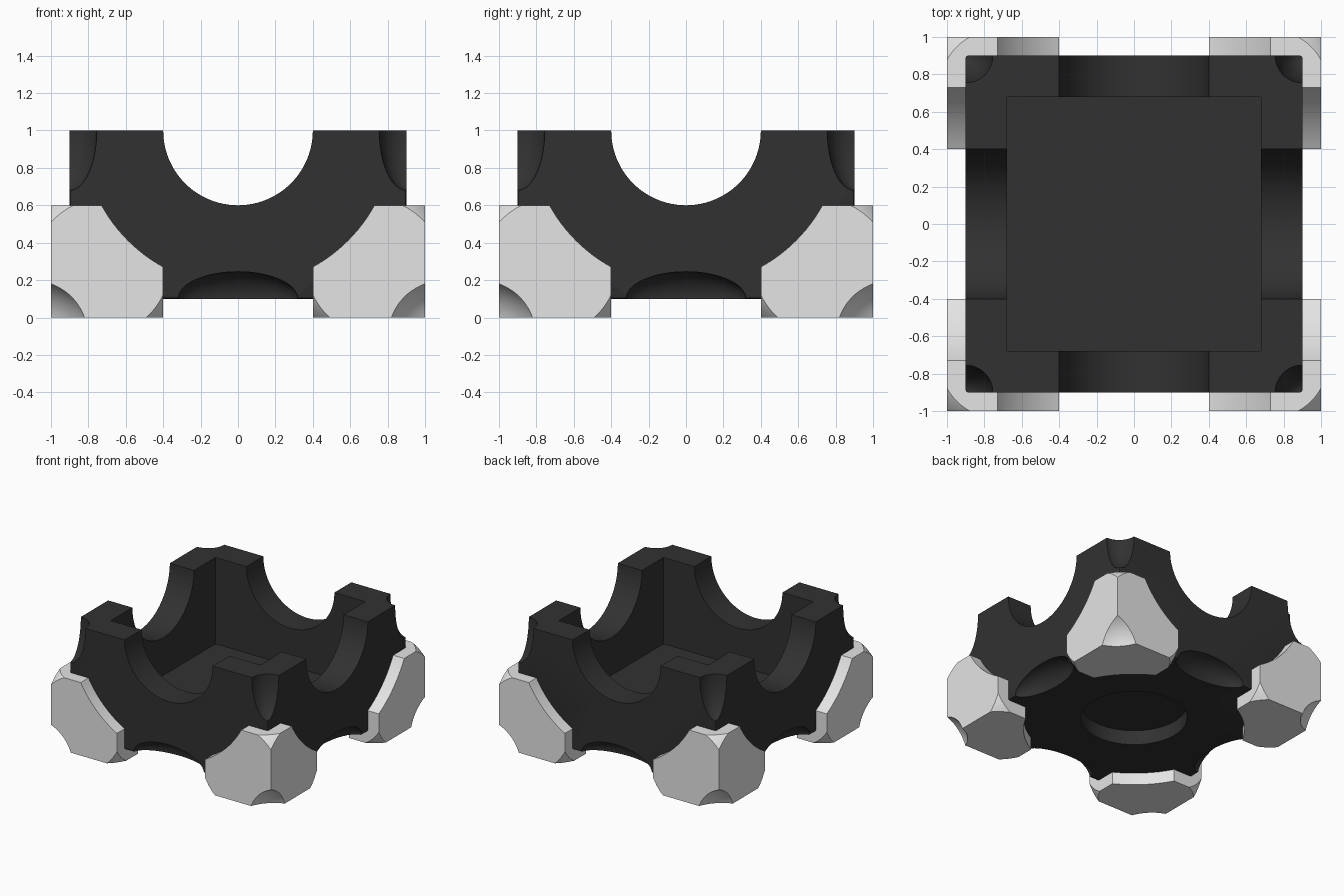
import bpy, math

if "Cube" in bpy.data.objects:
    bpy.data.objects.remove(bpy.data.objects["Cube"])

C = (0, 0, 1)  # centre of the full cube whose lower half is modelled


def material(name, v):
    m = bpy.data.materials.new(name)
    m.diffuse_color = (v, v, v, 1)
    m.use_nodes = True
    m.node_tree.nodes["Principled BSDF"].inputs["Base Color"].default_value = m.diffuse_color
    return m


def box(lo, hi):
    bpy.ops.mesh.primitive_cube_add(size=1)
    o = bpy.context.object
    o.scale = [b - a for a, b in zip(lo, hi)]
    o.location = [(a + b) / 2 for a, b in zip(lo, hi)]
    bpy.ops.object.transform_apply(location=True, rotation=True, scale=True)
    return o


def cylinder(r, depth, loc, axis, n=96):
    rot = {'x': (0, math.pi / 2, 0), 'y': (math.pi / 2, 0, 0), 'z': (0, 0, 0)}[axis]
    bpy.ops.mesh.primitive_cylinder_add(vertices=n, radius=r, depth=depth, location=loc, rotation=rot)
    return bpy.context.object


def ellipsoid(radii, loc):
    bpy.ops.mesh.primitive_uv_sphere_add(segments=64, ring_count=32, radius=1, location=loc)
    o = bpy.context.object
    o.scale = radii
    bpy.ops.object.transform_apply(location=False, rotation=False, scale=True)
    return o


def activate(obj):
    bpy.ops.object.select_all(action='DESELECT')
    obj.select_set(True)
    bpy.context.view_layer.objects.active = obj


def boolean(obj, cutter, op='DIFFERENCE'):
    m = obj.modifiers.new("cut", 'BOOLEAN')
    m.operation, m.solver, m.object = op, 'EXACT', cutter
    activate(obj)
    bpy.ops.object.modifier_apply(modifier=m.name)
    bpy.data.objects.remove(cutter, do_unlink=True)


def finish(obj, name, mat, angle):
    obj.name = name
    obj.data.materials.clear()
    obj.data.materials.append(mat)
    activate(obj)
    bpy.ops.object.shade_smooth_by_angle(angle=math.radians(angle))


dark = material("dark grey", 0.031)
light = material("light grey", 0.78)

# Dark open tray, slightly softened edges, round openings in each wall
core = box((-.9, -.9, .1), (.9, .9, 1.9))
bev = core.modifiers.new("soft edges", 'BEVEL')
bev.width, bev.segments = .012, 2
activate(core)
bpy.ops.object.modifier_apply(modifier=bev.name)
boolean(core, box((-2, -2, 1), (2, 2, 3)))
boolean(core, box((-.68, -.68, .29), (.68, .68, 1.5)))
boolean(core, cylinder(.4, 3, C, 'x'))
boolean(core, cylinder(.4, 3, C, 'y'))
# Round recess underneath
boolean(core, cylinder(.4, .44, (0, 0, 0), 'z'))

# Hollow scoops in the middle of the edges
for sx in (-1, 1):
    for sy in (-1, 1):
        boolean(core, ellipsoid((.145, .145, .32), (sx * .9, sy * .9, 1)))
for s in (-1, 1):
    boolean(core, ellipsoid((.32, .145, .145), (0, s * .9, .1)))
    boolean(core, ellipsoid((.145, .32, .145), (s * .9, 0, .1)))
finish(core, "tray_body", dark, 30)

# Light corner guard: a block trimmed by a ball and three wide cylinders
corner = box((.4, .4, 0), (1, 1, .6))
boolean(corner, ellipsoid((.452,) * 3, (.728, .728, .272)), 'INTERSECT')
for axis in 'xyz':
    boolean(corner, cylinder(.832, 4, C, axis, 128))
boolean(corner, box((-.89, -.89, .11), (.89, .89, 1.5)))
boolean(corner, ellipsoid((.314,) * 3, (1.1, 1.1, -.1)))  # shallow dent in the outer corner

# Mirror to all four corners
mir = corner.modifiers.new("mirror", 'MIRROR')
mir.use_axis = (True, True, False)
mir.use_mirror_merge = False
activate(corner)
bpy.ops.object.modifier_apply(modifier=mir.name)
finish(corner, "corner_guards", light, 35)
